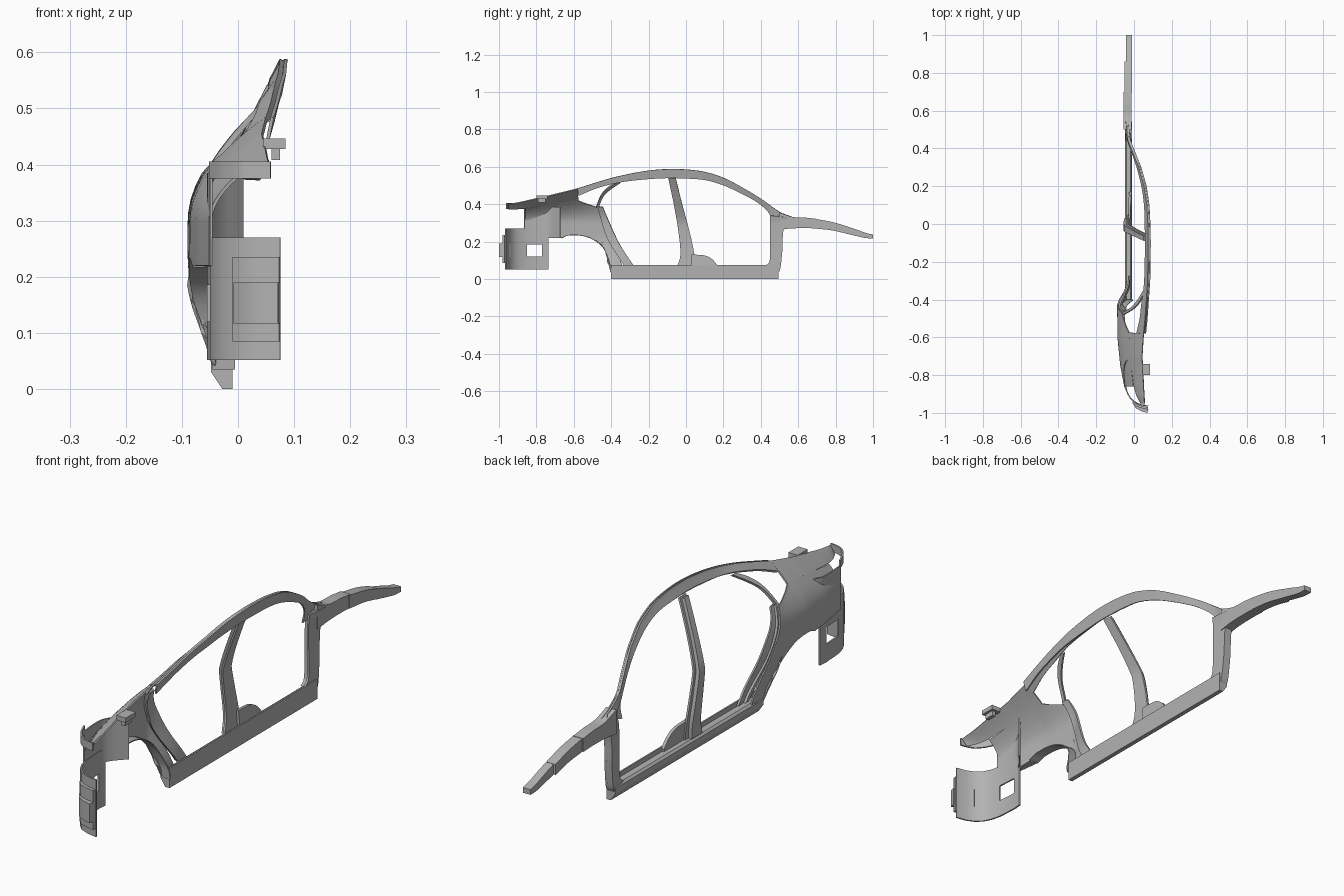
import bpy, bmesh, math
from mathutils import Vector

if "Cube" in bpy.data.objects:
    bpy.data.objects.remove(bpy.data.objects["Cube"], do_unlink=True)

grey = bpy.data.materials.new("panel grey")
grey.use_nodes = True
grey.diffuse_color = (0.45, 0.45, 0.45, 1)
grey.node_tree.nodes["Principled BSDF"].inputs["Base Color"].default_value = (0.45, 0.45, 0.45, 1)


def lerp_table(table, v):
    """Piecewise linear lookup in a list of ascending (key, value)."""
    if v <= table[0][0]:
        return table[0][1]
    for (a, fa), (b, fb) in zip(table, table[1:]):
        if v <= b:
            return fa + (fb - fa) * (v - a) / (b - a)
    return table[-1][1]


# Body surface: upper edge height, upper edge x, widest x and roundness along the length
ROOF = [(.575, .33), (.5, .36), (.4, .43), (.3, .49), (.2, .542), (.1, .573), (0, .586), (-.1, .588),
        (-.2, .58), (-.3, .563), (-.4, .54), (-.5, .51), (-.58, .485)]
REAR = [(-.58, .485), (-.67, .463), (-.74, .446), (-.82, .428), (-.89, .412), (-.95, .402)]
EDGE_Z = sorted(ROOF + REAR[1:])
EDGE_X = [(-.95, .055), (-.7, .042), (-.6, .048), (-.5, .058), (-.3, .072), (-.1, .075), (0, .073),
          (.1, .068), (.2, .053), (.3, .025), (.4, -.015), (.45, -.035), (.57, -.04)]
WIDE_X = [(-.965, .04), (-.945, 0), (-.91, -.03), (-.86, -.052), (-.75, -.073), (-.62, -.086),
          (-.43, -.09), (-.31, -.05), (0, -.055), (.45, -.048)]
ROUND = [(-.45, 1.9), (-.15, 1.15)]


def surf(y, z):
    """Outer skin x at a given length and height."""
    wide = lerp_table(WIDE_X, y)
    top = lerp_table(EDGE_Z, y)
    if z < .24:
        low = max(wide, -.045)
        t = max(0, min(1, (z - .06) / .18))
        return low + (wide - low) * math.sin(t * math.pi / 2)
    if z < .3 or top < .345:
        return wide
    t = min(1, (z - .3) / (top - .3))
    return wide + (lerp_table(EDGE_X, y) - wide) * t ** lerp_table(ROUND, y)


def smooth(points, steps=5):
    """Catmull-Rom through the points."""
    p = [Vector(q) for q in points]
    p = [2 * p[0] - p[1]] + p + [2 * p[-1] - p[-2]]
    out = []
    for i in range(1, len(p) - 2):
        a, b, c, d = p[i - 1:i + 3]
        for s in range(steps):
            t = s / steps
            out.append(.5 * (2 * b + (c - a) * t + (2 * a - 5 * b + 4 * c - d) * t * t
                             + (3 * b - a - 3 * c + d) * t ** 3))
    return out + [p[-2]]


def finish(name, bm, thick=0):
    me = bpy.data.meshes.new(name)
    bm.to_mesh(me)
    bm.free()
    me.materials.append(grey)
    ob = bpy.data.objects.new(name, me)
    bpy.context.collection.objects.link(ob)
    bpy.ops.object.select_all(action='DESELECT')
    ob.select_set(True)
    bpy.context.view_layer.objects.active = ob
    if thick:
        mod = ob.modifiers.new("thickness", 'SOLIDIFY')
        mod.thickness, mod.offset = thick, -1
        bpy.ops.object.modifier_apply(modifier=mod.name)
    bpy.ops.object.shade_smooth_by_angle(angle=math.radians(32))


def loft(name, curves, thick, hole=None):
    """Skin between point rows, thickened towards the car's middle (+x)."""
    bm = bmesh.new()
    rows = [[bm.verts.new(p) for p in c] for c in curves]
    for r, q in zip(rows, rows[1:]):
        for i in range(len(r) - 1):
            bm.faces.new((r[i], r[i + 1], q[i + 1], q[i]))
    bm.normal_update()
    if sum(f.normal.x * f.calc_area() for f in bm.faces) > 0:
        bmesh.ops.reverse_faces(bm, faces=bm.faces[:])
    if hole:
        cut = [f for f in bm.faces if hole(f.calc_center_median())]
        bmesh.ops.delete(bm, geom=cut, context='FACES')
    finish(name, bm, thick)


def sheet(name, a, b, thick, rows=4, dx=0, span=(0, 1), skin=surf):
    """Strip of surface between two (y, z) edges."""
    pa, pb = smooth(a), smooth(b)
    curves = []
    for k in range(rows + 1):
        t = span[0] + (span[1] - span[0]) * k / rows
        c = [p.lerp(q, t) for p, q in zip(pa, pb)]
        curves.append([(skin(y, z) + dx, y, z) for y, z in c])
    loft(name, curves, thick)


def stepped(name, a, b, span, thick=.016, rows=4):
    """Outer cover over a wider inner flange."""
    sheet(name + "_cover", a, b, thick, rows, 0, span)
    sheet(name + "_flange", a, b, .008, rows, thick * .8)


def ribbon(name, path, levels, thick, hole=None):
    """Upright band following an (x, y) path."""
    loft(name, [[(x, y, z) for x, y in path] for z in levels], thick, hole)


def prism(name, profile, y0, y1):
    """Extrude an (x, z) profile along y."""
    bm = bmesh.new()
    f = bm.faces.new([bm.verts.new((x, y0, z)) for x, z in profile])
    g = bmesh.ops.extrude_face_region(bm, geom=[f])["geom"]
    bmesh.ops.translate(bm, verts=[v for v in g if isinstance(v, bmesh.types.BMVert)], vec=(0, y1 - y0, 0))
    bmesh.ops.recalc_face_normals(bm, faces=bm.faces[:])
    finish(name, bm)


def box(name, x0, x1, y0, y1, z0, z1):
    prism(name, [(x0, z0), (x1, z0), (x1, z1), (x0, z1)], y0, y1)


# Sill with raised inner flange
prism("sill", [(-.028, 0), (-.01, 0), (-.01, .076), (-.016, .076), (-.018, .06), (-.04, .058),
               (-.048, .05), (-.048, .03)], -.4, .495)

# Roof rail and windscreen pillar: sloping cover over an upright flange
rail_in = [(.45, .30), (.445, .35), (.38, .41), (.28, .465), (.19, .505), (.1, .53), (0, .538), (-.1, .54),
           (-.2, .535), (-.3, .525), (-.38, .512), (-.48, .485), (-.575, .445)]
sheet("roof_rail_cover", ROOF, rail_in, .01, 4, 0, (0, .7))
sheet("roof_rail_flange", ROOF, rail_in, .006, 4, .008,
      skin=lambda y, z: lerp_table(EDGE_X, y) - .2 * (lerp_table(EDGE_Z, y) - z))

# Hinge pillar, with rounded lower corner
stepped("hinge_pillar", [(.56, .33), (.522, .265), (.515, .15), (.505, .06), (.495, .035)],
        [(.45, .34), (.45, .265), (.45, .15), (.445, .09), (.42, .07)], (0, .7), .03)

# Front wing rail in three overlapping sections
def wing(name, top, bottom, x0, x1):
    pa, pb = smooth(top), smooth(bottom)
    loft(name, [[(x0, *p) for p in pa], [(x0, *p) for p in pb]], x1 - x0)

wing("wing_rail_rear", [(.5, .355), (.57, .332), (.64, .328), (.7, .321)],
     [(.5, .262), (.56, .27), (.64, .272), (.7, .27)], -.055, -.013)
wing("wing_rail_middle", [(.69, .321), (.78, .305), (.86, .282)],
     [(.69, .27), (.78, .26), (.86, .242)], -.05, -.011)
wing("wing_rail_front", [(.85, .284), (.91, .265), (.96, .247), (1, .237)],
     [(.85, .244), (.91, .23), (.96, .219), (1, .217)], -.042, -.01)

# Centre pillar and its foot
stepped("centre_pillar", [(.05, .06), (.045, .13), (.02, .25), (-.02, .4), (-.055, .54)],
        [(-.05, .06), (-.03, .13), (-.04, .25), (-.065, .4), (-.095, .542)], (.2, .85), .018)
sheet("centre_pillar_foot", [(.03, .13), (.1, .125), (.14, .105), (.17, .07)],
      [(.03, .06), (.1, .06), (.14, .06), (.17, .06)], .012, 2, .02)

# Rear quarter: side skin and shoulder
arch = [(-.40, .035), (-.41, .10), (-.45, .18), (-.53, .228), (-.62, .237), (-.67, .22)]
belt = [(-.58, .42), (-.63, .415), (-.67, .41), (-.74, .40), (-.86, .38)]
sheet("quarter_side", [(-.47, .385), (-.49, .39), (-.52, .40), (-.55, .41)] + belt,
      [(-.33, .05)] + arch + [(-.74, .22), (-.86, .22)], .006, 14)
sheet("quarter_shoulder", REAR, [(-.575, .42), (-.67, .41), (-.74, .40), (-.82, .388), (-.89, .378), (-.95, .375)],
      .006, 8)

# Wheel arch lip turned inwards
lip = smooth(arch)
loft("wheel_arch_lip", [[(surf(y, z) + d, y, z) for y, z in lip] for d in (0, .02, .04)], .004)

# Rear door jamb with a raised band, and thin quarter window divider
jamb_a = [(-.475, .39), (-.44, .27), (-.40, .18), (-.33, .07)]
jamb_b = [(-.445, .388), (-.39, .26), (-.345, .17), (-.275, .065)]
sheet("rear_jamb", jamb_a, jamb_b, .008, 3, .016)
sheet("rear_jamb_seal", jamb_a, jamb_b, .012, 1, .006, (.1, .45))
sheet("window_divider", [(-.482, .385), (-.455, .45), (-.42, .49), (-.37, .52)],
      [(-.468, .385), (-.443, .445), (-.408, .48), (-.35, .52)], .01, 1, .006)

# Inner rear skin, turning in towards the middle at its front end
ribbon("rear_inner_skin", smooth([(-.05, -.865), (-.055, -.8), (-.053, -.75), (-.035, -.715), (-.008, -.685),
                                  (.006, -.67)]), (.22, .3, .385), .005)

# Tail edge under the shoulder
ribbon("tail_edge", smooth([(-.052, -.86), (-.03, -.91), (0, -.945), (.03, -.958), (.058, -.962)]),
       (.375, .405), .006)

# Rear corner panel with a rectangular opening, and the shelf joining it to the side skin
corner = [(-.052, -.735), (-.055, -.77), (-.05, -.85), (-.04, -.89), (-.025, -.92), (0, -.945),
          (.035, -.96), (.075, -.967)]
ribbon("rear_corner", corner, (.052, .12, .185, .27), .006,
       lambda c: -.85 < c.y < -.77 and .12 < c.z < .185)
loft("rear_shelf", [[(surf(y, .22), y, .22) for y in (-.67, -.735, -.8, -.86)],
                    [(x, y, .218) for x, y in ((-.05, -.67), (-.05, -.735), (-.05, -.8), (-.045, -.86))]], .004)
ribbon("rear_corner_band", [(-.01, -.945), (.01, -.965), (.04, -.975), (.073, -.982)], (.085, .235), .012)
ribbon("rear_corner_bumper", [(-.008, -.95), (.01, -.975), (.04, -.992), (.071, -1)], (.117, .19), .02)

# Boot hinge bracket
box("boot_bracket", .045, .085, -.8, -.74, .428, .446)
box("boot_bracket_foot", .06, .075, -.79, -.75, .408, .43)
